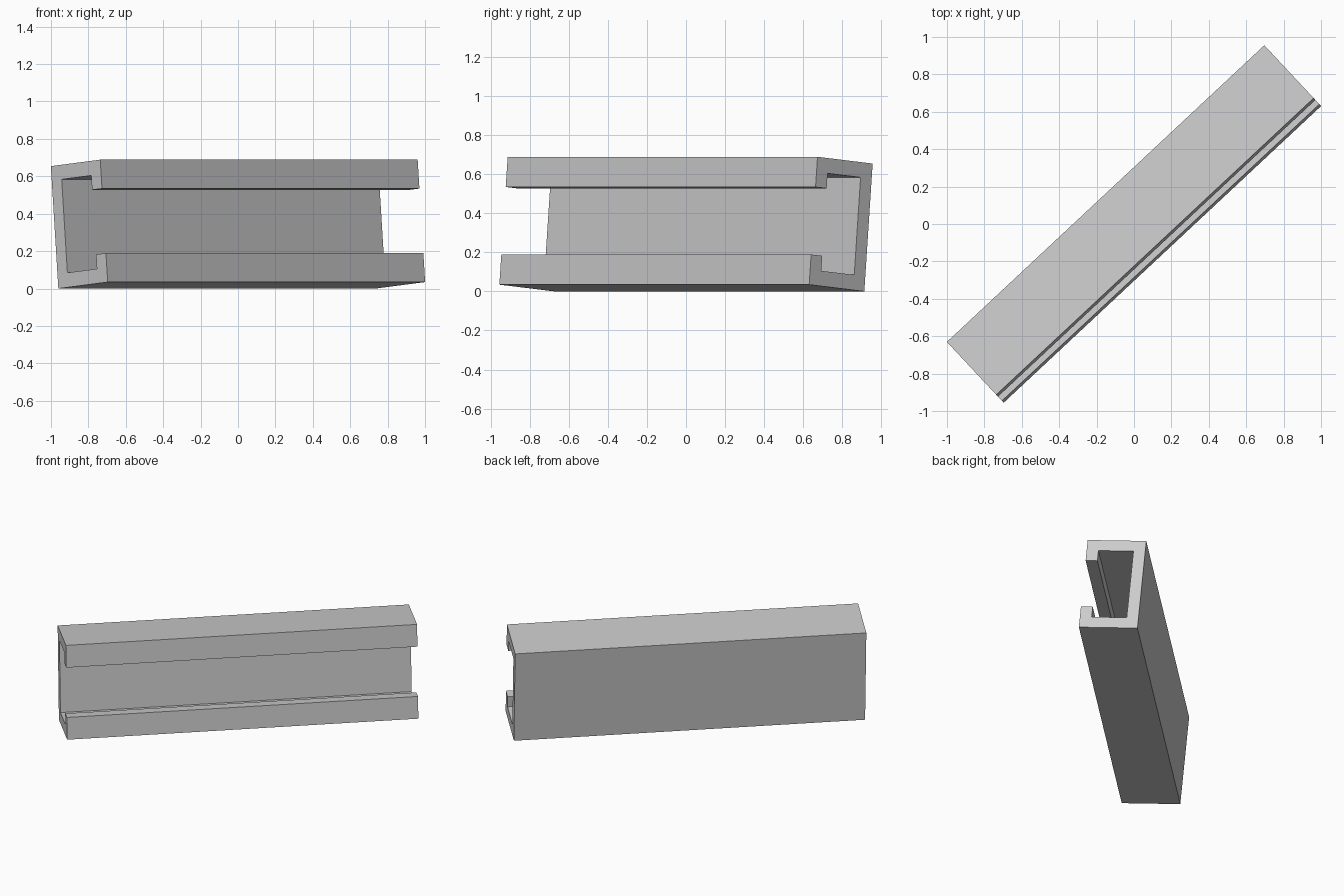
import bpy, bmesh
from math import radians
from mathutils import Matrix, Vector

if "Cube" in bpy.data.objects:
    bpy.data.objects.remove(bpy.data.objects["Cube"], do_unlink=True)

LENGTH, DEPTH, HEIGHT = 2.323, 0.388, 0.657
WALL, LIP = 0.078, 0.155

# Plain grey material
grey = bpy.data.materials.new("plain grey")
grey.use_nodes = True
colour = (0.6, 0.6, 0.6, 1)
grey.diffuse_color = colour
grey.node_tree.nodes["Principled BSDF"].inputs["Base Color"].default_value = colour

# Upper half of the lipped channel section (y, z), mirrored for the lower half
d, h = DEPTH / 2, HEIGHT / 2
upper = [(d, h), (-d, h), (-d, h - LIP), (WALL - d, h - LIP),
         (WALL - d, h - WALL), (d - WALL, h - WALL)]
section = upper + [(y, -z) for y, z in reversed(upper)]

# Extrude the section along its length
bm = bmesh.new()
end = bm.faces.new([bm.verts.new((-LENGTH / 2, y, z)) for y, z in section])
result = bmesh.ops.extrude_face_region(bm, geom=[end], use_keep_orig=True)
moved = [g for g in result["geom"] if isinstance(g, bmesh.types.BMVert)]
bmesh.ops.translate(bm, verts=moved, vec=Vector((LENGTH, 0, 0)))
bmesh.ops.recalc_face_normals(bm, faces=bm.faces)

# Lean the channel back, turn it diagonally and rest it on the ground
bm.transform(Matrix.Rotation(radians(43.06), 4, "Z") @ Matrix.Rotation(radians(-5.1), 4, "X"))
lowest = min(v.co.z for v in bm.verts)
bmesh.ops.translate(bm, verts=bm.verts, vec=Vector((0, 0, -lowest)))

mesh = bpy.data.meshes.new("lipped_channel")
bm.to_mesh(mesh)
bm.free()
mesh.materials.append(grey)
bpy.context.collection.objects.link(bpy.data.objects.new("lipped_channel", mesh))
